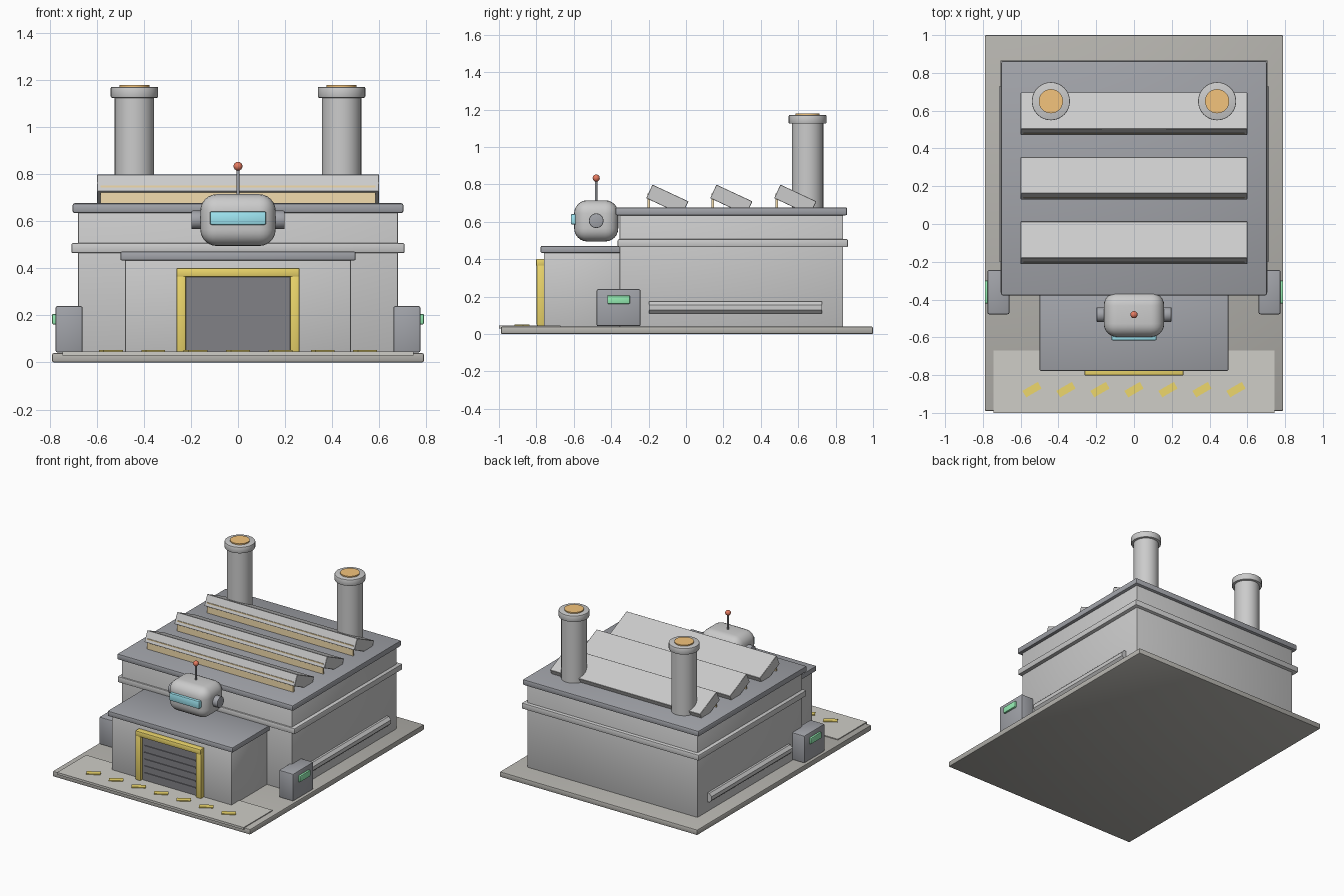
import bpy, bmesh
from math import radians, pi
from mathutils import Matrix, Vector

if "Cube" in bpy.data.objects:
    bpy.data.objects.remove(bpy.data.objects["Cube"])

mats = {}
PALETTE = {
    "concrete": (0.46, 0.45, 0.42), "apron": (0.62, 0.61, 0.57),
    "dark": (0.36, 0.37, 0.40), "door": (0.22, 0.22, 0.24),
    "yellow": (0.85, 0.68, 0.15), "cyan": (0.35, 0.80, 0.90),
    "green": (0.30, 0.85, 0.45), "orange": (0.90, 0.55, 0.20),
    "red": (0.80, 0.20, 0.12), "glass": (0.90, 0.72, 0.42),
}


def finish(name, bm, color):
    mesh = bpy.data.meshes.new(name)
    bm.to_mesh(mesh)
    bm.free()
    ob = bpy.data.objects.new(name, mesh)
    bpy.context.collection.objects.link(ob)
    if color:
        if color not in mats:
            mats[color] = bpy.data.materials.new(color)
            mats[color].diffuse_color = (*PALETTE[color], 1)
        mesh.materials.append(mats[color])
    bpy.ops.object.select_all(action='DESELECT')
    bpy.context.view_layer.objects.active = ob
    ob.select_set(True)
    bpy.ops.object.shade_smooth_by_angle(angle=radians(40))
    return ob


def box(name, x, y, z, color=None, bevel=0.006, seg=2, rot=None):
    """Box from (min, max) ranges, optionally rotated about its centre."""
    bm = bmesh.new()
    bmesh.ops.create_cube(bm, size=1)
    bmesh.ops.scale(bm, vec=[r[1] - r[0] for r in (x, y, z)], verts=bm.verts)
    if bevel:
        bmesh.ops.bevel(bm, geom=bm.edges[:], offset=bevel, segments=seg,
                        profile=0.5, affect='EDGES', clamp_overlap=True)
    if rot:
        bm.transform(rot)
    bm.transform(Matrix.Translation([sum(r) / 2 for r in (x, y, z)]))
    return finish(name, bm, color)


def cyl(name, centre, r, length, axis='Z', color=None, sides=32, bevel=0.0, twist=0):
    bm = bmesh.new()
    bmesh.ops.create_cone(bm, cap_ends=True, segments=sides,
                          radius1=r, radius2=r, depth=length)
    if bevel:
        rims = [e for e in bm.edges if abs(e.verts[0].co.z - e.verts[1].co.z) < 1e-6]
        bmesh.ops.bevel(bm, geom=rims, offset=bevel, segments=2, profile=0.5, affect='EDGES')
    bm.transform(Matrix.Rotation(twist, 4, 'Z'))
    if axis != 'Z':
        bm.transform(Matrix.Rotation(pi / 2, 4, 'Y' if axis == 'X' else 'X'))
    bm.transform(Matrix.Translation(centre))
    return finish(name, bm, color)


def span(a, b, s):
    return tuple(sorted((a * s, b * s)))


# Ground slab, apron and hazard stripes
box("base_slab", (-.79, .79), (-.99, 1.0), (0, .04), "concrete", .008)
box("apron", (-.745, .745), (-1.0, -.67), (.03, .046), "apron", 0)
for i in range(7):
    cx = (i - 3) * .18
    box(f"hazard_stripe_{i + 1}", (cx - .047, cx + .047), (-.897, -.857), (.04, .052),
        "yellow", 0, rot=Matrix.Rotation(radians(30), 4, 'Z'))

# Main hall
box("main_hall", (-.68, .68), (-.355, .84), (.035, .645))
box("wall_band", (-.708, .708), (-.365, .866), (.465, .507))
box("roof_slab", (-.703, .703), (-.378, .862), (.635, .677), "dark", .009)

# Entrance block with roll-up door
box("entrance_block", (-.48, .48), (-.76, -.34), (.035, .44))
box("entrance_roof", (-.50, .50), (-.777, -.345), (.434, .471), "dark")
box("door", (-.225, .225), (-.772, -.74), (.045, .365), "door", 0)
for i in range(5):
    z = .10 + i * .049
    box(f"door_rib_{i + 1}", (-.205, .205), (-.778, -.765), (z - .004, z + .004), "door", 0)
for s, side in ((-1, "left"), (1, "right")):
    box(f"door_post_{side}", span(.222, .262, s), (-.798, -.75), (.045, .37), "yellow")
box("door_lintel", (-.262, .262), (-.802, -.75), (.364, .402), "yellow")

# Sawtooth skylights
for i in range(3):
    cy = -.10 + i * .342
    box(f"sawtooth_{i + 1}", (-.60, .60), (cy - .106, cy + .106), (.678, .758),
        bevel=.002, seg=1, rot=Matrix.Rotation(radians(-25), 4, 'X'))
    box(f"skylight_glass_{i + 1}", (-.585, .585), (cy - .105, cy - .093), (.67, .752), "glass", 0)

# Left and right pairs: chimneys, power boxes, wall pipes
for s, side in ((-1, "left"), (1, "right")):
    cyl(f"chimney_{side}", (.44 * s, .65, .90), .084, .48)
    cyl(f"chimney_cap_{side}", (.44 * s, .65, 1.148), .101, .046, bevel=.005)
    cyl(f"chimney_glow_{side}", (.44 * s, .65, 1.165), .064, .028, color="orange")
    box(f"power_box_{side}", span(.66, .776, s), (-.478, -.243), (.042, .24), "dark", .009)
    box(f"power_screen_{side}", span(.76, .79, s), (-.42, -.30), (.162, .206), "green", .004)
    cyl(f"wall_pipe_{side}", (.682 * s, .265, .143), .035, .925, 'Y',
        sides=8, twist=pi / 8)

# Robot head over the entrance
box("head", (-.16, .16), (-.598, -.362), (.495, .715), bevel=.07, seg=6)
box("visor", (-.12, .12), (-.616, -.58), (.585, .642), "cyan", .008)
for s, side in ((-1, "left"), (1, "right")):
    cyl(f"ear_{side}", (.17 * s, -.48, .606), .039, .056, 'X', "dark", 24, .004)
cyl("antenna", (0, -.48, .765), .006, .13, color="dark", sides=12)
ball = bmesh.new()
bmesh.ops.create_uvsphere(ball, u_segments=20, v_segments=12, radius=.019)
ball.transform(Matrix.Translation(Vector((0, -.48, .834))))
finish("antenna_ball", ball, "red")

for m in bpy.data.materials:
    if m.users and not m.is_grease_pencil:
        m.use_nodes = True
        m.node_tree.nodes["Principled BSDF"].inputs["Base Color"].default_value = m.diffuse_color
